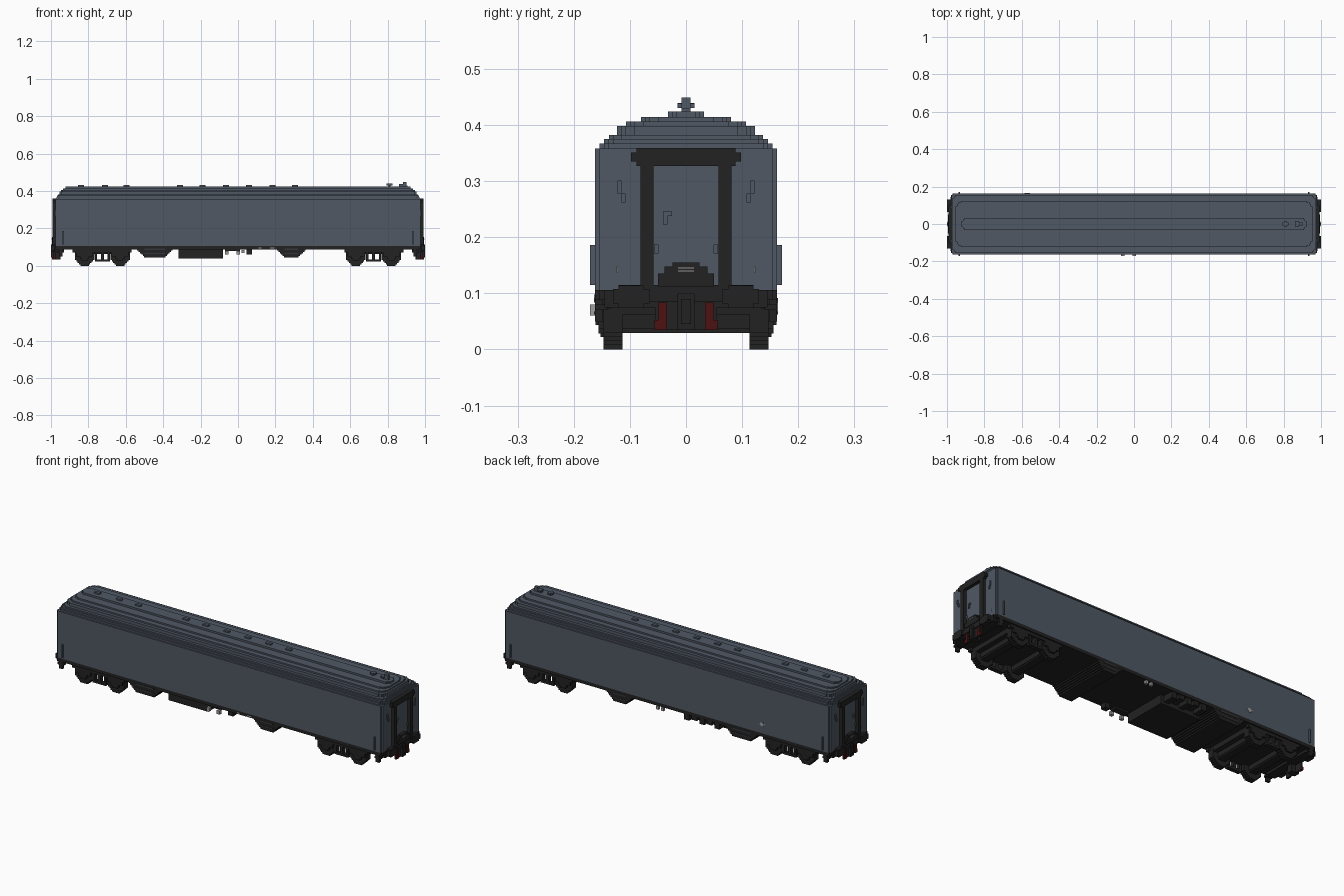
import bpy, bmesh, math
from mathutils import Vector

cube = bpy.data.objects.get("Cube")
if cube:
    bpy.data.objects.remove(cube, do_unlink=True)

V = 0.0077  # block step size


def material(name, rgb):
    m = bpy.data.materials.new(name)
    m.use_nodes = True
    m.diffuse_color = (*rgb, 1)
    b = m.node_tree.nodes["Principled BSDF"]
    b.inputs["Base Color"].default_value = (*rgb, 1)
    b.inputs["Roughness"].default_value = 0.8
    return m


GREY = material("slate grey", (0.080, 0.098, 0.127))
BLACK = material("soft black", (0.016, 0.016, 0.016))
DARK = material("dark grey", (0.035, 0.038, 0.043))
RED = material("dark red", (0.075, 0.006, 0.006))
LIGHT = material("light grey", (0.34, 0.34, 0.34))


def finish(name, bm, mat):
    bmesh.ops.recalc_face_normals(bm, faces=bm.faces)
    me = bpy.data.meshes.new(name)
    bm.to_mesh(me)
    bm.free()
    me.materials.append(mat)
    ob = bpy.data.objects.new(name, me)
    bpy.context.collection.objects.link(ob)
    return ob


def boxes(name, mat, items, mx=False, my=False):
    """Boxes (x0, x1, y0, y1, z0, z1), optionally repeated across x and y."""
    bm = bmesh.new()
    for x0, x1, y0, y1, z0, z1 in items:
        for sx in ((1, -1) if mx else (1,)):
            for sy in ((1, -1) if my else (1,)):
                vs = bmesh.ops.create_cube(bm, size=1)["verts"]
                for v in vs:
                    v.co = ((x0 + x1) / 2 * sx + v.co.x * (x1 - x0),
                            (y0 + y1) / 2 * sy + v.co.y * (y1 - y0),
                            (z0 + z1) / 2 + v.co.z * (z1 - z0))
    return finish(name, bm, mat)


def stair_outline(a, b, r):
    """Rounded rectangle whose corners are cut into square steps."""
    n = max(1, round(r / V))
    s = r / n
    q = []
    for k in range(n):
        x = a - r + round(math.sqrt(r * r - ((k + 0.5) * s) ** 2) / s) * s
        q += [(x, b - r + k * s), (x, b - r + (k + 1) * s)]
    pts = q + [(-x, y) for x, y in reversed(q)]
    pts += [(-x, -y) for x, y in q] + [(x, -y) for x, y in reversed(q)]
    out = []
    for p in pts:
        if not out or (Vector(p) - Vector(out[-1])).length > 1e-5:
            out.append(p)
    if (Vector(out[0]) - Vector(out[-1])).length < 1e-5:
        out.pop()
    return out


def extrude(bm, pts):
    """Prism through a list of 3D points and an offset."""
    ring, off = pts
    f = bm.faces.new([bm.verts.new(p) for p in ring])
    new = bmesh.ops.extrude_face_region(bm, geom=[f], use_keep_orig=True)["geom"]
    bmesh.ops.translate(bm, vec=off, verts=[g for g in new if isinstance(g, bmesh.types.BMVert)])


def slab(name, mat, a, b, r, z0, z1, cx=0):
    bm = bmesh.new()
    extrude(bm, ([(cx + x, y, z0) for x, y in stair_outline(a, b, r)], (0, 0, z1 - z0)))
    return finish(name, bm, mat)


def discs(name, mat, centres, r, y0, y1):
    """Stepped discs facing sideways, on both sides of the car."""
    bm = bmesh.new()
    for cx, cz in centres:
        for s in (1, -1):
            ring = [(cx + x, s * y0, cz + z) for x, z in stair_outline(r, r, r)]
            extrude(bm, (ring, (0, s * (y1 - y0), 0)))
    return finish(name, bm, mat)


# Body shell and stepped roof
slab("body_walls", GREY, 0.975, 0.1625, 0.024, 0.106, 0.358)
roof = [(0.971, 0.154, 0.031, 0.367), (0.967, 0.146, 0.031, 0.375),
        (0.962, 0.1375, 0.038, 0.382), (0.955, 0.123, 0.046, 0.398),
        (0.946, 0.107, 0.046, 0.406), (0.936, 0.080, 0.046, 0.414),
        (0.923, 0.032, 0.030, 0.424)]
z = 0.358
for i, (a, b, r, top) in enumerate(roof):
    slab(f"roof_step_{i + 1}", GREY, a, b, r, z, top)
    z = top

# Roof vents
boxes("roof_vents", GREY, [(x - 0.016, x + 0.016, -0.008, 0.008, 0.424, 0.431)
                           for x in (-0.84, -0.71, -0.595, -0.31, -0.19, -0.065, 0.06, 0.185, 0.305)])
slab("round_vent", GREY, 0.015, 0.015, 0.015, 0.430, 0.439, 0.81)
boxes("vent_pipes", GREY, [(0.804, 0.816, -0.006, 0.006, 0.424, 0.43),
                           (0.86, 0.905, -0.008, 0.008, 0.424, 0.43),
                           (0.862, 0.882, -0.015, 0.015, 0.43, 0.438),
                           (0.882, 0.902, -0.008, 0.008, 0.43, 0.449)])

# Underframe and end sills
slab("underframe", BLACK, 0.978, 0.1625, 0.024, 0.088, 0.106)
boxes("end_sill", BLACK, [(0.93, 0.982, -0.145, 0.145, 0.075, 0.106),
                          (0.975, 0.990, -0.12, 0.12, 0.085, 0.115),
                          (0.975, 0.984, -0.055, 0.055, 0.035, 0.088)], mx=True)
boxes("end_buffers", BLACK, [(0.975, 1.0, 0.065, 0.13, 0.082, 0.108),
                             (0.975, 1.0, 0.075, 0.12, 0.074, 0.114)], mx=True, my=True)

# Gangway frame, door and end fittings
boxes("gangway_posts", BLACK, [(0.972, 0.992, 0.058, 0.081, 0.106, 0.33)], mx=True, my=True)
boxes("gangway_hood", BLACK, [(0.965, 0.992, -0.088, 0.088, 0.327, 0.359),
                              (0.965, 0.992, -0.098, 0.098, 0.335, 0.351)], mx=True)
boxes("gangway_step", BLACK, [(0.972, 0.994, -0.05, 0.05, 0.112, 0.135),
                              (0.972, 0.994, -0.038, 0.038, 0.135, 0.148),
                              (0.972, 0.994, -0.024, 0.024, 0.148, 0.155)], mx=True)
boxes("step_mark", LIGHT, [(0.994, 0.996, -0.014, 0.014, 0.139, 0.141),
                           (0.994, 0.996, -0.014, 0.014, 0.144, 0.146)], mx=True)
boxes("door_handle", GREY, [(0.975, 0.981, -0.041, -0.033, 0.223, 0.246),
                            (0.975, 0.981, -0.033, -0.025, 0.238, 0.246)], mx=True)
boxes("door_latch", GREY, [(0.975, 0.981, 0.049, 0.057, 0.171, 0.187),
                           (0.975, 0.981, 0.108, 0.115, 0.262, 0.278),
                           (0.975, 0.981, 0.115, 0.122, 0.278, 0.301)], mx=True, my=True)
boxes("end_lamps", LIGHT, [(0.975, 0.978, 0.121, 0.124, 0.137, 0.148)], mx=True, my=True)

# Couplers and hoses
boxes("coupler", BLACK, [(0.95, 0.995, -0.015, 0.015, 0.035, 0.1),
                         (0.995, 0.999, -0.009, 0.009, 0.045, 0.09)], mx=True)
boxes("brake_hoses", RED, [(0.975, 0.988, 0.034, 0.049, 0.045, 0.084),
                           (0.975, 0.988, 0.034, 0.056, 0.035, 0.052)], mx=True, my=True)

# Corner grab rails and steps
boxes("grab_rails", GREY, [(0.931, 0.938, 0.1625, 0.171, 0.115, 0.186)], mx=True, my=True)
boxes("corner_steps", BLACK, [(0.938, 0.958, 0.148, 0.1625, 0.05, 0.09),
                              (0.93, 0.966, 0.14, 0.1625, 0.07, 0.08)], mx=True, my=True)

# Trucks
axles = [(s * x, 0.052) for s in (1, -1) for x in (0.63, 0.82)]
discs("wheels", BLACK, axles, 0.052, 0.113, 0.147)
discs("axle_boxes", BLACK, axles, 0.024, 0.147, 0.156)
discs("axles", BLACK, axles, 0.023, 0.0, 0.113)
boxes("truck_frames", BLACK, [(0.57, 0.885, 0.135, 0.156, 0.072, 0.09),
                              (0.585, 0.675, 0.13, 0.156, 0.05, 0.075),
                              (0.775, 0.865, 0.13, 0.156, 0.05, 0.075),
                              (0.685, 0.765, 0.13, 0.152, 0.022, 0.034),
                              (0.685, 0.697, 0.13, 0.152, 0.022, 0.08),
                              (0.717, 0.733, 0.13, 0.152, 0.022, 0.08),
                              (0.753, 0.765, 0.13, 0.152, 0.022, 0.08)], mx=True, my=True)
boxes("truck_beds", BLACK, [(0.58, 0.87, -0.135, 0.135, 0.062, 0.09),
                            (0.61, 0.65, -0.113, 0.113, 0.029, 0.075),
                            (0.80, 0.84, -0.113, 0.113, 0.029, 0.075)], mx=True)

# Stepped equipment lockers below the floor
for label, cx, half in (("rear", -0.445, 0.095), ("forward", 0.285, 0.077)):
    steps = [(cx - half + i * V, cx + half - i * V, -0.1615, 0.1615,
              0.09 - (i + 1) * V, 0.09 - i * V) for i in range(6)]
    boxes(f"{label}_locker", BLACK, steps)
    w = half - 0.04
    boxes(f"{label}_locker_panels", DARK, [(cx - w, cx + w, 0.1615, 0.164, 0.084, 0.092),
                                           (cx - w, cx + w, 0.1615, 0.164, 0.062, 0.068)], my=True)

# Battery box, pipes and small underfloor gear
boxes("battery_box", BLACK, [(-0.318, -0.08, -0.14, 0.10, 0.04, 0.09)])
boxes("side_gear", BLACK, [(-0.31 + i * 0.045, -0.28 + i * 0.045, 0.10, 0.158,
                            0.055 + 0.01 * (i % 2), 0.09) for i in range(5)]
      + [(0.045, 0.075, -0.15, -0.12, 0.06, 0.09), (-0.07, 0.01, -0.155, -0.12, 0.078, 0.09)])
boxes("valve_boxes", LIGHT, [(-0.07, -0.052, -0.171, -0.155, 0.06, 0.08),
                             (-0.008, 0.01, -0.171, -0.155, 0.06, 0.08),
                             (0.02, 0.034, 0.15, 0.164, 0.068, 0.085),
                             (0.05, 0.064, 0.15, 0.164, 0.068, 0.085)])
boxes("pipe_marks", LIGHT, [(0.11, 0.125, -0.164, -0.16, 0.092, 0.098),
                            (0.17, 0.195, -0.164, -0.16, 0.092, 0.098)])

# Side emblem plate, blank
boxes("side_plate", LIGHT, [(-0.585, -0.555, 0.1625, 0.1645, 0.152, 0.16),
                            (-0.577, -0.562, 0.1625, 0.1645, 0.145, 0.167)])
